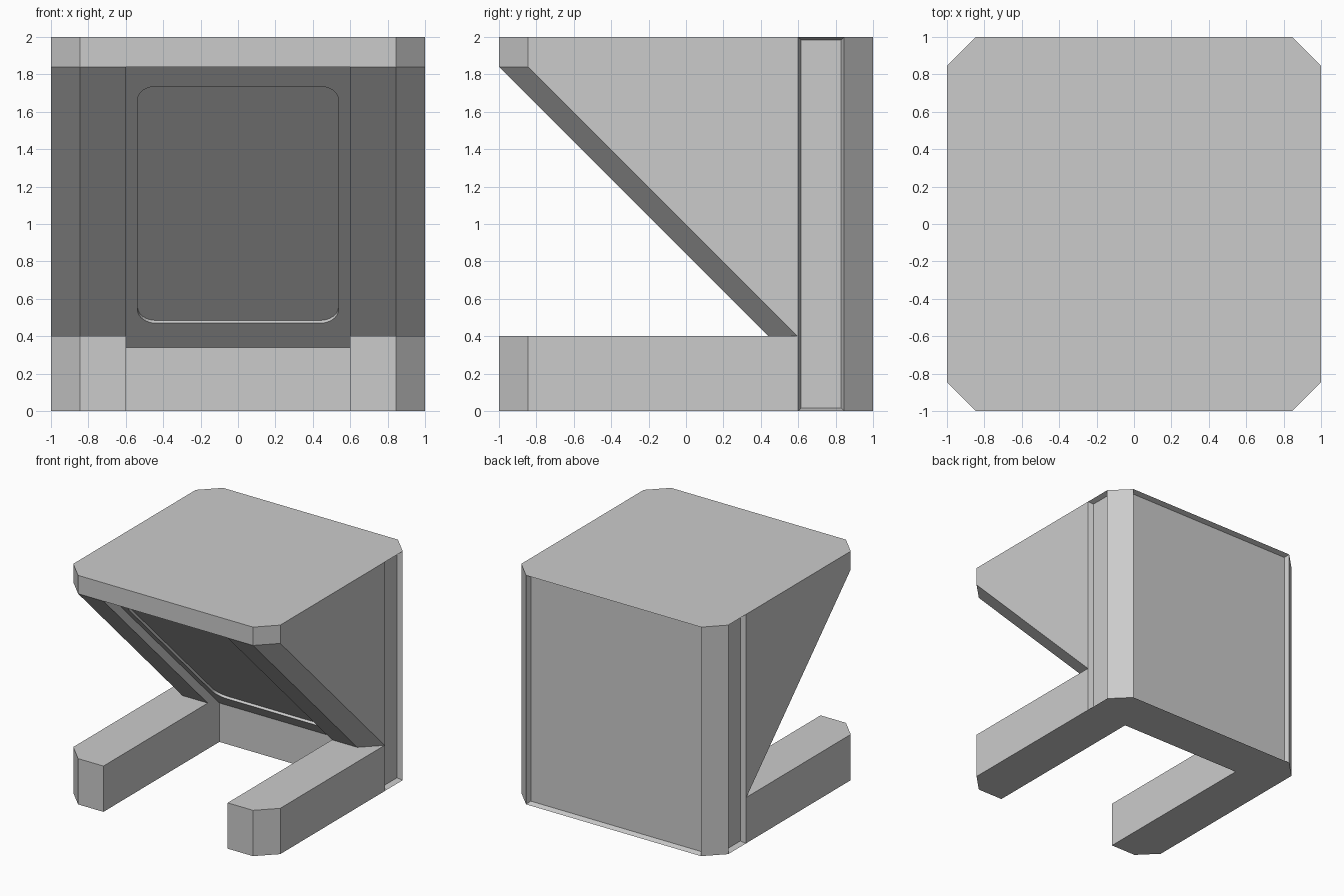
import bpy, bmesh, math
from mathutils import Vector

if "Cube" in bpy.data.objects:
    bpy.data.objects.remove(bpy.data.objects["Cube"], do_unlink=True)

grey = bpy.data.materials.new("light_grey")
grey.use_nodes = True
grey.diffuse_color = (0.6, 0.6, 0.6, 1)
grey.node_tree.nodes["Principled BSDF"].inputs["Base Color"].default_value = (0.6, 0.6, 0.6, 1)

C = 0.155       # corner chamfer
E = 1 - C
LEG = 0.4       # leg height
BROW = 1.84     # underside of the top slab
INNER = 0.6     # half width of the opening


def loft(name, ring_a, ring_b):
    """Closed solid between two matching rings of points."""
    bm = bmesh.new()
    a = [bm.verts.new(p) for p in ring_a]
    b = [bm.verts.new(p) for p in ring_b]
    bm.faces.new(a)
    bm.faces.new(b)
    for i in range(len(a)):
        j = (i + 1) % len(a)
        bm.faces.new((a[i], a[j], b[j], b[i]))
    bmesh.ops.recalc_face_normals(bm, faces=bm.faces)
    mesh = bpy.data.meshes.new(name)
    bm.to_mesh(mesh)
    bm.free()
    mesh.materials.append(grey)
    obj = bpy.data.objects.new(name, mesh)
    bpy.context.collection.objects.link(obj)
    return obj


def cut(body, cutter):
    cutter.hide_render = True
    mod = body.modifiers.new("cut", "BOOLEAN")
    mod.operation = "DIFFERENCE"
    mod.solver = "EXACT"
    mod.object = cutter
    bpy.context.view_layer.objects.active = body
    bpy.ops.object.modifier_apply(modifier=mod.name)
    bpy.data.objects.remove(cutter, do_unlink=True)


# Chamfered block
plan = [(E, -1), (1, -E), (1, E), (E, 1), (-E, 1), (-1, E), (-1, -E), (-E, -1)]
cabinet = loft("cabinet", [(x, y, 0) for x, y in plan], [(x, y, 2) for x, y in plan])


# Sloping front with chamfered edges, above the legs
def slope_ring(z):
    s = BROW - z
    edge = [(-E - 0.4, -0.6), (-E, -1), (E, -1), (E + 0.4, -0.6)]
    pts = [(x, y + s) for x, y in edge] + [(E + 0.4, -4), (-E - 0.4, -4)]
    return [(x, y, z) for x, y in pts]


cut(cabinet, loft("slope_cutter", slope_ring(LEG), slope_ring(BROW + 0.5)))

# Gap between the legs, continued up as a shallow sloping recess
gap = [(-2, -0.1), (INNER, -0.1), (INNER, 0.34), (-0.9, BROW), (-2, BROW)]
cut(cabinet, loft("gap_cutter", *[[(x, y, z) for y, z in gap] for x in (-INNER, INNER)]))

# Rounded screen sunk into the slope
U = Vector((1, 0, 0))
V = Vector((0, -1, 1)).normalized()
N = Vector((0, 1, 1)).normalized()
mid = Vector((0, 0.94 - 1.1025, 1.1025))
W, H, R = 0.537, 0.895, 0.1
outline = []
for quarter, (sx, sy) in enumerate([(1, 1), (-1, 1), (-1, -1), (1, -1)]):
    for k in range(9):
        t = (quarter + k / 8) * math.pi / 2
        outline.append(mid + U * (sx * (W - R) + R * math.cos(t))
                       + V * (sy * (H - R) + R * math.sin(t)))
cut(cabinet, loft("screen_cutter", [p - N * 0.04 for p in outline],
                  [p + N * 0.021 for p in outline]))

# Panels sunk into the back and both sides, with slightly tapered walls
DEPTH, TAPER = 0.045, 0.015


def panel_ring(place, lo, hi, out):
    t = TAPER * out
    a, b, z0, z1 = lo - t, hi + t, -t, 2 + t
    return [place(u, 1 + DEPTH * out, z) for u, z in ((a, z0), (b, z0), (b, z1), (a, z1))]


panels = [
    (lambda u, d, z: (d, u, z), INNER, E),
    (lambda u, d, z: (-d, u, z), INNER, E),
    (lambda u, d, z: (u, d, z), -E, E),
]
for place, lo, hi in panels:
    cut(cabinet, loft("panel_cutter", panel_ring(place, lo, hi, -1),
                      panel_ring(place, lo, hi, 1)))
